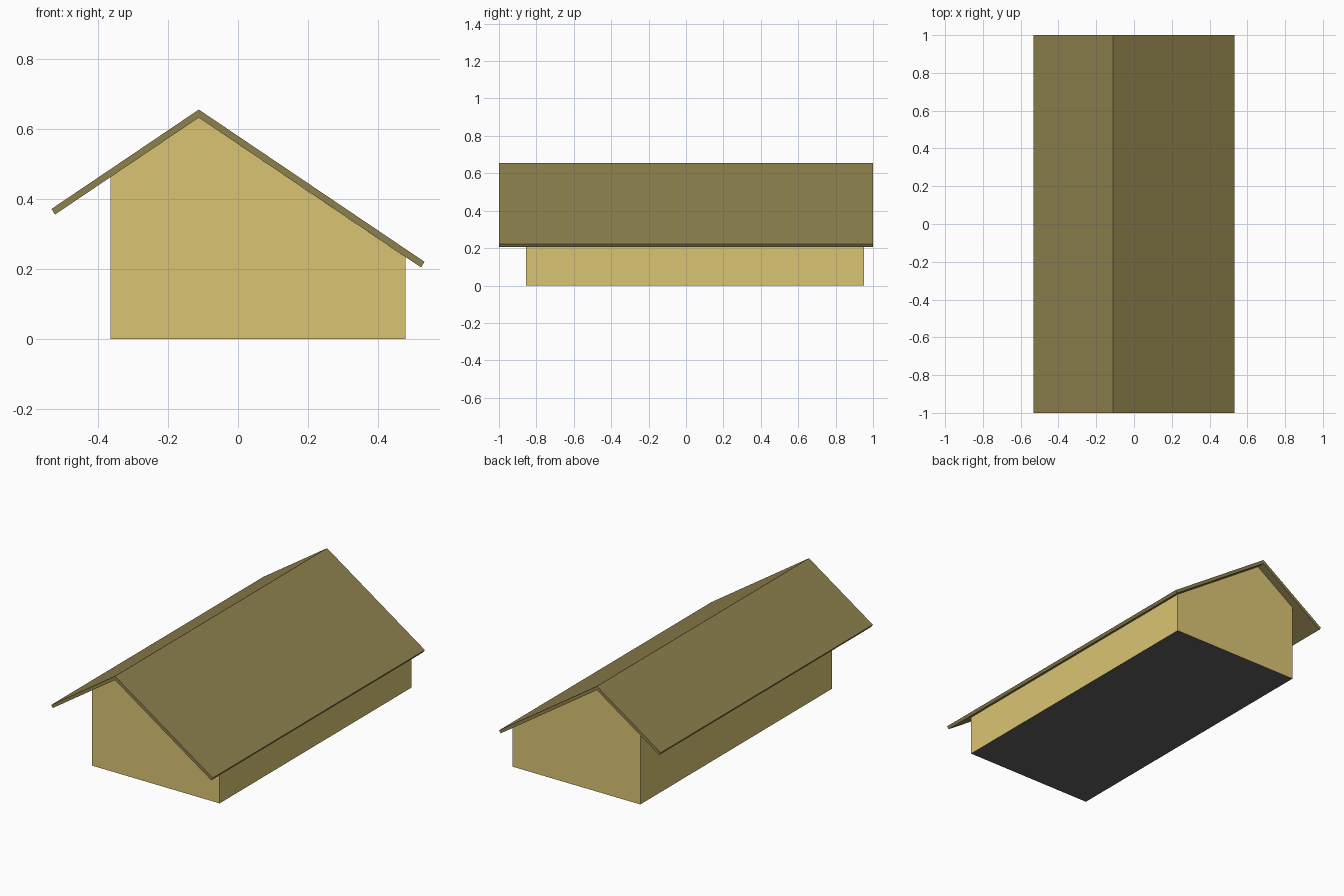
import bpy, bmesh

if "Cube" in bpy.data.objects:
    bpy.data.objects.remove(bpy.data.objects["Cube"])


def material(name, rgb):
    m = bpy.data.materials.new(name)
    m.diffuse_color = (*rgb, 1)
    m.use_nodes = True
    m.node_tree.nodes["Principled BSDF"].inputs["Base Color"].default_value = m.diffuse_color
    return m


def prism(name, profile, y0, y1, mats):
    """Extrude an x-z profile along y."""
    bm = bmesh.new()
    face = bm.faces.new([bm.verts.new((x, y0, z)) for x, z in profile])
    res = bmesh.ops.extrude_face_region(bm, geom=[face], use_keep_orig=True)
    moved = [v for v in res["geom"] if isinstance(v, bmesh.types.BMVert)]
    bmesh.ops.translate(bm, verts=moved, vec=(0, y1 - y0, 0))
    bmesh.ops.recalc_face_normals(bm, faces=bm.faces)
    # a second material, if given, goes on the underside
    if len(mats) > 1:
        for f in bm.faces:
            if f.normal.z < -0.99:
                f.material_index = 1
    me = bpy.data.meshes.new(name)
    bm.to_mesh(me)
    bm.free()
    for m in mats:
        me.materials.append(m)
    ob = bpy.data.objects.new(name, me)
    bpy.context.collection.objects.link(ob)
    return ob


wall_mat = material("wall_yellow", (0.70, 0.56, 0.17))
roof_mat = material("roof_olive", (0.27, 0.22, 0.075))
floor_mat = material("floor_grey", (0.12, 0.12, 0.12))

# house body with off-centre gable and grey underside
prism("walls",
      [(-0.365, 0), (0.478, 0), (0.478, 0.235), (-0.112, 0.633), (-0.365, 0.463)],
      -0.856, 0.952, [wall_mat, floor_mat])

# thin folded roof with overhanging eaves
prism("roof",
      [(-0.112, 0.656), (-0.533, 0.372), (-0.523, 0.356), (-0.112, 0.633),
       (0.523, 0.205), (0.533, 0.221)],
      -1, 1, [roof_mat])
